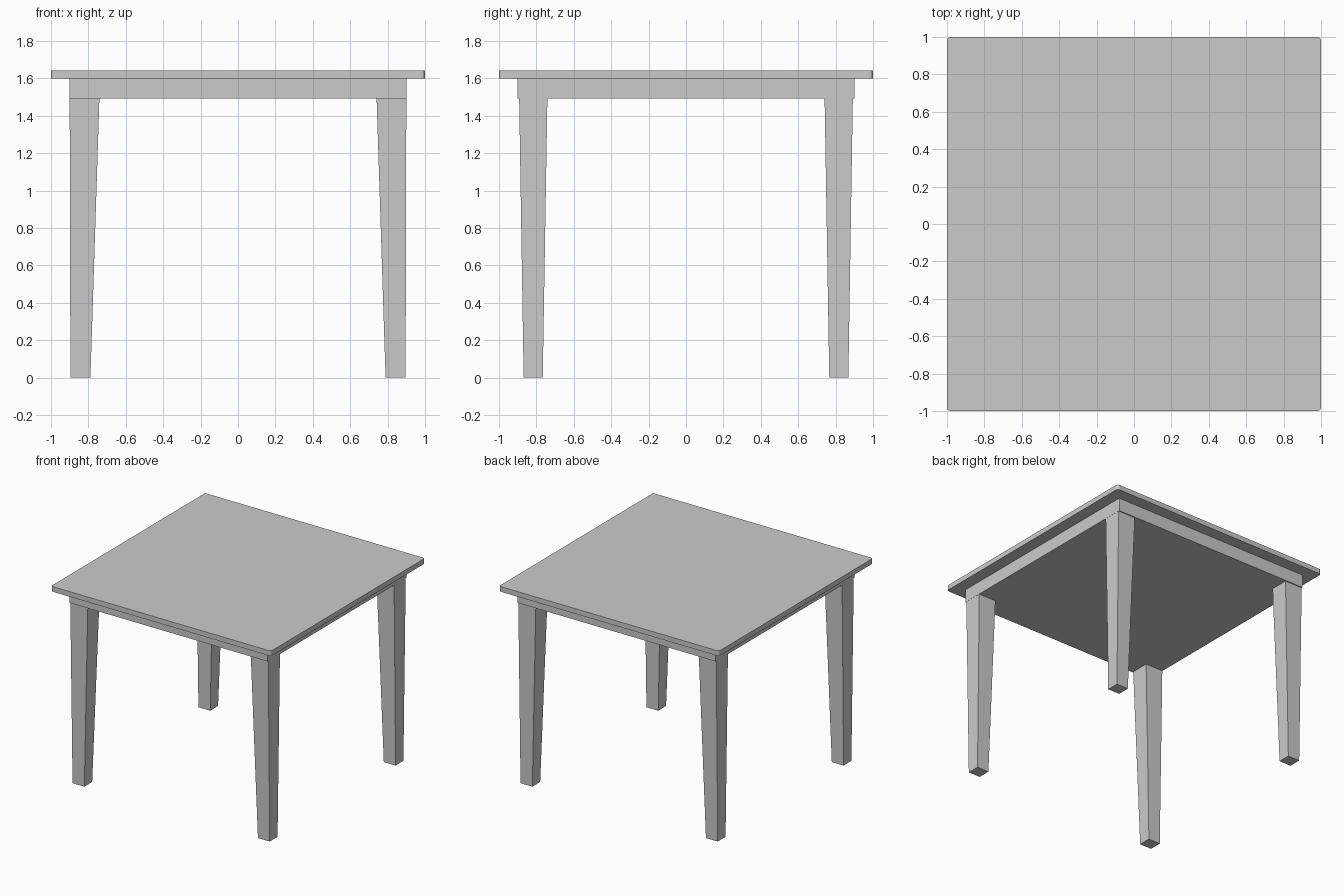
import bpy, bmesh

if "Cube" in bpy.data.objects:
    bpy.data.objects.remove(bpy.data.objects["Cube"])

TOP_Z, SLAB_Z, APRON_Z = 1.642, 1.6, 1.493


def loft_box(name, bottom, top, z0, z1, corner=0.0):
    """Box between two rectangles (x0, x1, y0, y1), with optional rounded corners."""
    bm = bmesh.new()
    rings = []
    for (x0, x1, y0, y1), z in ((bottom, z0), (top, z1)):
        rings.append([bm.verts.new((x, y, z)) for x, y in
                      ((x0, y0), (x1, y0), (x1, y1), (x0, y1))])
    lo, hi = rings
    bm.faces.new(lo[::-1])
    bm.faces.new(hi)
    for i in range(4):
        j = (i + 1) % 4
        bm.faces.new((lo[i], lo[j], hi[j], hi[i]))
    if corner:
        uprights = [bm.edges.get((lo[i], hi[i])) for i in range(4)]
        bmesh.ops.bevel(bm, geom=uprights, offset=corner, segments=3,
                        profile=0.5, affect='EDGES')
    bmesh.ops.recalc_face_normals(bm, faces=bm.faces)
    mesh = bpy.data.meshes.new(name)
    bm.to_mesh(mesh)
    bm.free()
    obj = bpy.data.objects.new(name, mesh)
    bpy.context.collection.objects.link(obj)
    return obj


# Thin square top with slightly rounded corners
loft_box("table_top", (-1, 1, -1, 1), (-1, 1, -1, 1), SLAB_Z, TOP_Z, corner=0.02)

# Solid apron block under the top
a = 0.901
loft_box("apron", (-a, a, -a, a), (-a, a, -a, a), APRON_Z, SLAB_Z)


# Four tapered legs, mirrored to each corner
def corner_rect(rect, sx, sy):
    x0, x1, y0, y1 = rect
    return (*sorted((x0 * sx, x1 * sx)), *sorted((y0 * sy, y1 * sy)))


FOOT = (0.789, 0.896, 0.766, 0.868)
HEAD = (0.741, 0.900, 0.741, 0.892)
for sy, depth in ((-1, "front"), (1, "back")):
    for sx, side in ((-1, "left"), (1, "right")):
        loft_box(f"{depth}_{side}_leg", corner_rect(FOOT, sx, sy),
                 corner_rect(HEAD, sx, sy), 0, APRON_Z)
